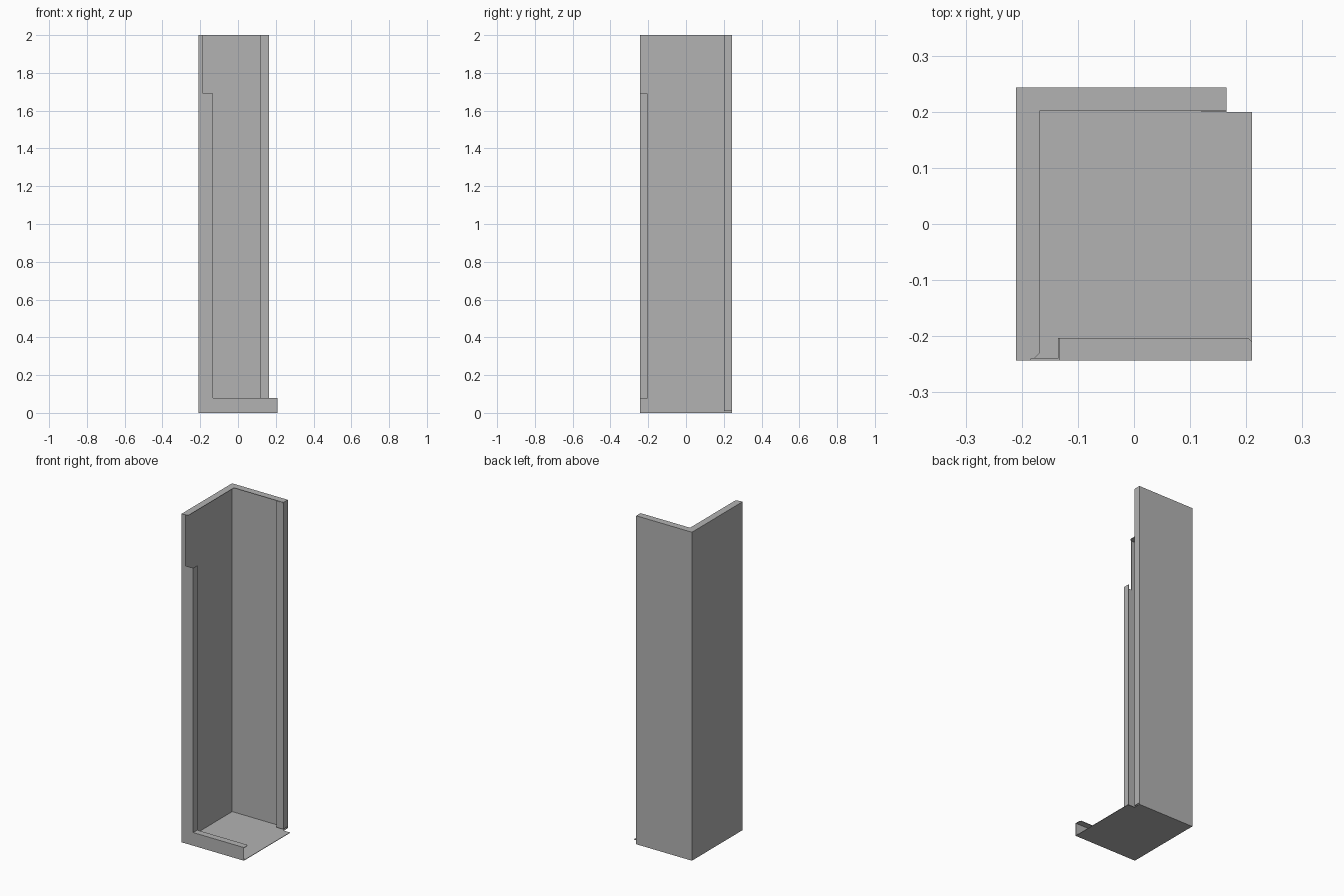
import bpy
import bmesh
from mathutils import Vector

cube = bpy.data.objects.get("Cube")
if cube:
    bpy.data.objects.remove(cube, do_unlink=True)

# Bare sheet metal
metal = bpy.data.materials.new("grey sheet metal")
metal.use_nodes = True
GREY = (0.45, 0.45, 0.45, 1)
metal.diffuse_color = GREY
metal.node_tree.nodes["Principled BSDF"].inputs["Base Color"].default_value = GREY

T = 0.003                      # sheet thickness
LEFT, RIGHT = -0.21, 0.21      # base width
FRONT, BACK = -0.243, 0.243    # depth
TOP = 2.0
EDGE = 0.165                   # free edge of the back wall
FOLD = 0.042                   # width of the narrow folds
INNER = -0.132                 # free edge of the wide front flange
LIP = 0.08                     # height of the front lip
STEP = 1.69                    # where the front flange narrows


def panel(name, axis, start, outline):
    """Flat sheet: outline in the two other axes, thickened along axis."""
    bm = bmesh.new()
    verts = []
    for a, b in outline:
        co = [a, b]
        co.insert(axis, start)
        verts.append(bm.verts.new(co))
    face = bm.faces.new(verts)
    grown = bmesh.ops.extrude_face_region(bm, geom=[face])
    shift = Vector((0, 0, 0))
    shift[axis] = T
    moved = [g for g in grown["geom"] if isinstance(g, bmesh.types.BMVert)]
    bmesh.ops.translate(bm, verts=moved, vec=shift)
    bmesh.ops.recalc_face_normals(bm, faces=bm.faces)
    mesh = bpy.data.meshes.new(name)
    bm.to_mesh(mesh)
    bm.free()
    mesh.materials.append(metal)
    obj = bpy.data.objects.new(name, mesh)
    bpy.context.collection.objects.link(obj)
    return obj


def rect(a0, a1, b0, b1):
    return [(a0, b0), (a1, b0), (a1, b1), (a0, b1)]


X, Y, Z = range(3)

# Base with a notched back corner
panel("base", Z, 0, [(LEFT, FRONT), (RIGHT, FRONT), (RIGHT, 0.2),
                     (EDGE, 0.2), (EDGE, BACK), (LEFT, BACK)])

# Tall walls
panel("side_wall", X, LEFT, rect(FRONT + T, BACK, T, TOP - T))
panel("back_wall", Y, BACK - T, rect(LEFT + T, EDGE, T, TOP - T))

# Mitred folds along the top
corner = (LEFT + FOLD, BACK - FOLD)
panel("side_top_fold", Z, TOP - T, [
    (LEFT, FRONT + T), (LEFT + 0.032, FRONT + T), (LEFT + FOLD, FRONT + 0.013),
    corner, (LEFT, BACK)])
panel("back_top_fold", Z, TOP - T, [
    (LEFT, BACK), corner, (EDGE, BACK - FOLD), (EDGE, BACK)])

# Folded channel on the free edge of the back wall
panel("back_edge_fold", X, EDGE - T, rect(0.2, BACK - T, 0.01, TOP - T))
panel("back_edge_return", Y, 0.2, rect(0.12, EDGE - T, 0.01, TOP - T))

# Stepped front flange, mitred into the lip, with its return
panel("front_flange", Y, FRONT, [
    (LEFT, T), (INNER, LIP), (INNER, STEP),
    (LEFT + 0.026, STEP), (LEFT + 0.026, TOP), (LEFT, TOP)])
panel("front_flange_return", X, INNER - T, rect(FRONT + T, -0.203, LIP, STEP))

# Front lip on the base, with its return
panel("front_lip", Y, FRONT, [
    (LEFT, T), (RIGHT, T), (RIGHT, LIP), (INNER, LIP)])
panel("front_lip_return", Z, LIP - T, [
    (INNER, FRONT + T), (RIGHT, FRONT + T), (RIGHT, -0.21),
    (RIGHT - 0.007, -0.203), (INNER, -0.203)])
